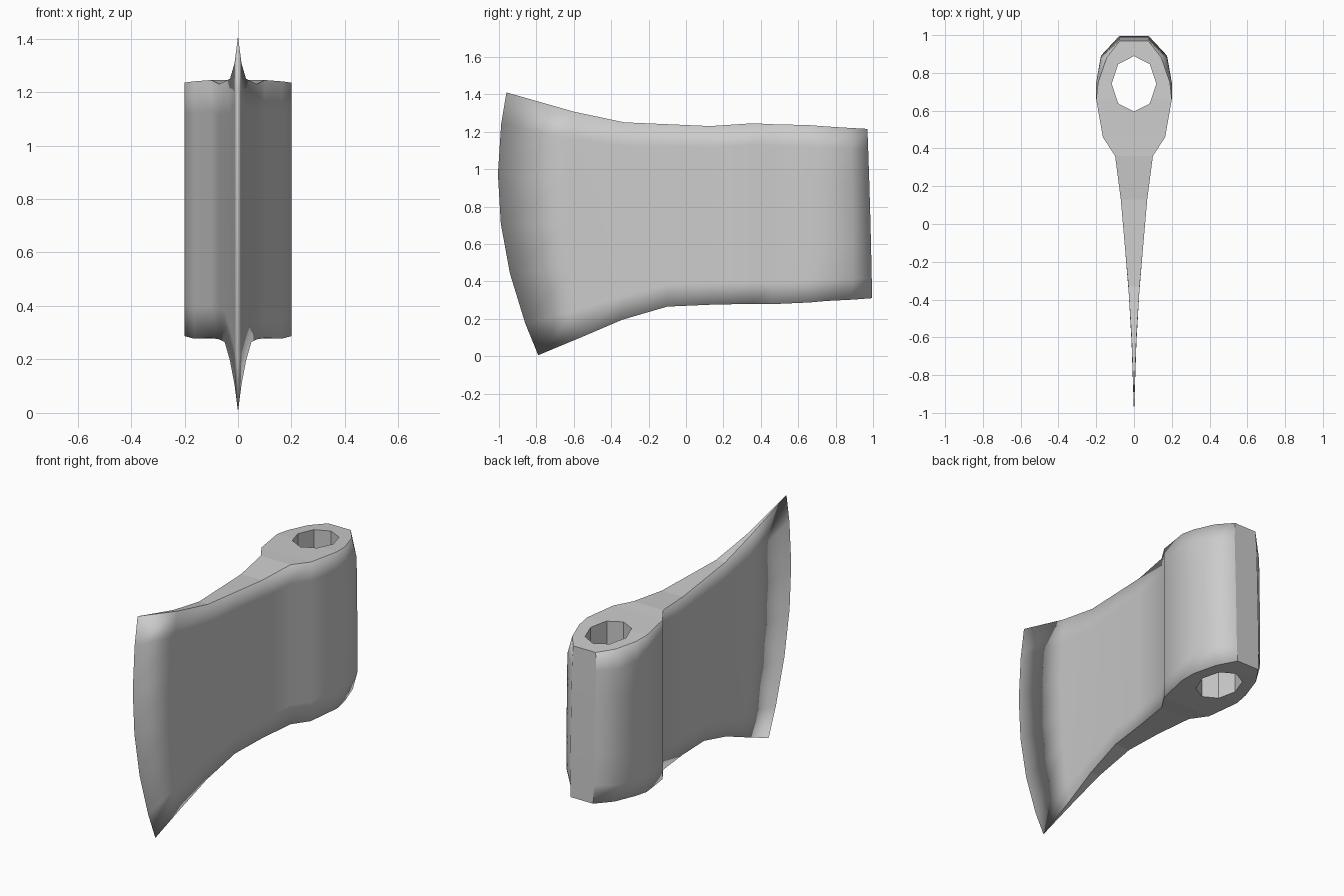
import bpy, bmesh, math

if "Cube" in bpy.data.objects:
    bpy.data.objects.remove(bpy.data.objects["Cube"])

# Stations from cutting edge to poll:
# y at top, middle, bottom; z top, z bottom; half width at rim, at middle
STATIONS = [
    (-.96, -.99, -.79, 1.41, .005, 0, 0),
    (-.60, -.62, -.55, 1.307, .105, .013, .013),
    (-.33, -.33, -.34, 1.25, .195, .03, .03),
    (-.10, -.10, -.10, 1.24, .265, .05, .05),
    (.13, .13, .13, 1.23, .275, .07, .07),
    (.36, .36, .36, 1.245, .28, .10, .10),
    (.46, .46, .46, 1.24, .278, .165, .165),
    (.66, .66, .66, 1.235, .287, .20, .20),
    (.75, .75, .75, 1.228, .295, .19, .20),
    (.88, .89, .89, 1.22, .302, .145, .175),
    (.97, .985, .995, 1.215, .31, .075, .08),
]
ROWS = [0, .12, .31, .5, .69, .88, 1]


def y_at(st, t):
    u = 2 * t - 1
    yt, ym, yb = st[:3]
    return ym + (yt - yb) / 2 * u + ((yt + yb) / 2 - ym) * u * u


# Axe head body: left and right skins, joined by caps and poll face
bm = bmesh.new()
skin = {}
for side in (-1, 1):
    for i, st in enumerate(STATIONS):
        for j, t in enumerate(ROWS):
            w = st[5] if t in (0, 1) else st[6]
            z = st[4] + (st[3] - st[4]) * t
            skin[side, i, j] = bm.verts.new((side * w, y_at(st, t), z))
last, top = len(STATIONS) - 1, len(ROWS) - 1
for i in range(last):
    for j in range(top):
        for s in (-1, 1):
            bm.faces.new([skin[s, i, j], skin[s, i + 1, j],
                          skin[s, i + 1, j + 1], skin[s, i, j + 1]])
    for j in (0, top):
        bm.faces.new([skin[-1, i, j], skin[1, i, j],
                      skin[1, i + 1, j], skin[-1, i + 1, j]])
for j in range(top):
    bm.faces.new([skin[-1, last, j], skin[1, last, j],
                  skin[1, last, j + 1], skin[-1, last, j + 1]])
bmesh.ops.remove_doubles(bm, verts=bm.verts, dist=1e-5)
bmesh.ops.recalc_face_normals(bm, faces=bm.faces)
mesh = bpy.data.meshes.new("axe_head")
bm.to_mesh(mesh)
bm.free()
axe = bpy.data.objects.new("axe_head", mesh)
bpy.context.collection.objects.link(axe)

# Octagonal handle hole
bpy.ops.mesh.primitive_cylinder_add(vertices=8, radius=1, depth=2, location=(0, .742, .75))
cutter = bpy.context.object
cutter.name = "hole_cutter"
cutter.scale = (.118, .147, 1)
cutter.hide_render = True
mod = axe.modifiers.new("hole", 'BOOLEAN')
mod.operation = 'DIFFERENCE'
mod.solver = 'EXACT'
mod.object = cutter
bpy.context.view_layer.objects.active = axe
bpy.ops.object.modifier_apply(modifier=mod.name)
bpy.data.objects.remove(cutter)

# Soft side shading that rolls toward the rims; caps and hole stay flat
mesh = axe.data
for p in mesh.polygons:
    p.use_smooth = True
vertex_normals = [v.normal.copy() for v in mesh.vertices]
normals = [None] * len(mesh.loops)
for p in mesh.polygons:
    c = p.center
    in_hole = math.hypot(c.x / .118, (c.y - .742) / .147) < 1.02
    flat = abs(p.normal.z) > .7 or in_hole or p.normal.y > .9
    for k in p.loop_indices:
        normals[k] = p.normal.copy() if flat else vertex_normals[mesh.loops[k].vertex_index]
mesh.normals_split_custom_set(normals)
